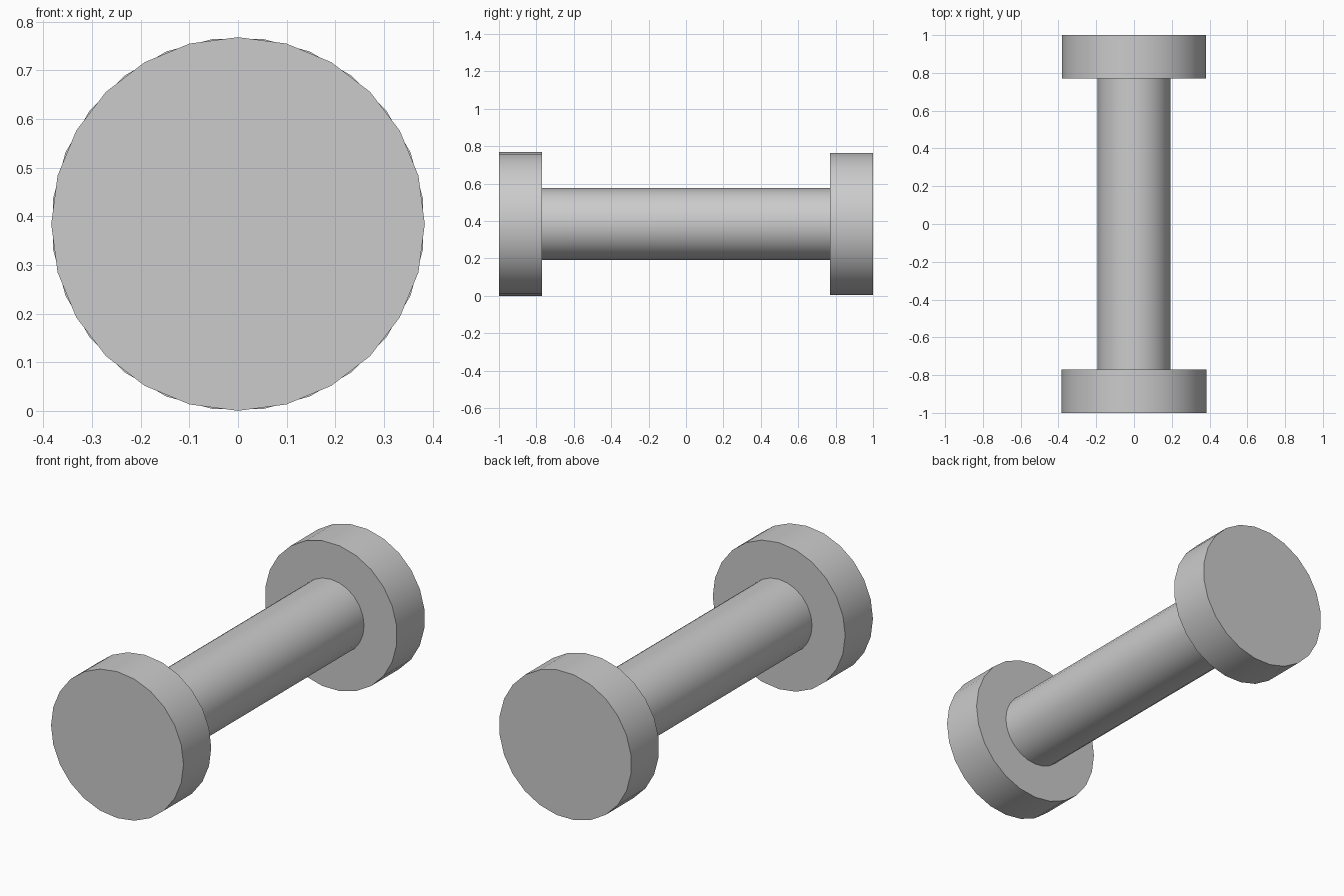
import bpy
import math

cube = bpy.data.objects.get("Cube")
if cube:
    bpy.data.objects.remove(cube, do_unlink=True)

CENTRE_Z = 0.384

grey = bpy.data.materials.new("plain_grey")
grey.use_nodes = True
colour = (0.6, 0.6, 0.6, 1)
grey.diffuse_color = colour
grey.node_tree.nodes["Principled BSDF"].inputs["Base Color"].default_value = colour


def cylinder(name, radius, y_start, y_end, turn=0):
    """Smooth-sided cylinder lying along y."""
    bpy.ops.mesh.primitive_cylinder_add(
        vertices=24, radius=radius, depth=y_end - y_start,
        location=(0, (y_start + y_end) / 2, CENTRE_Z),
        rotation=(math.pi / 2, math.radians(turn), 0))
    part = bpy.context.object
    part.name = name
    part.data.materials.append(grey)
    bpy.ops.object.shade_smooth_by_angle(angle=math.radians(30))
    return part


# Central bar
cylinder("bar", 0.192, -0.78, 0.78)

# End discs, the rear one turned by half a facet
cylinder("front_disc", 0.384, -1, -0.77)
cylinder("rear_disc", 0.384, 0.77, 1, turn=7.5)
